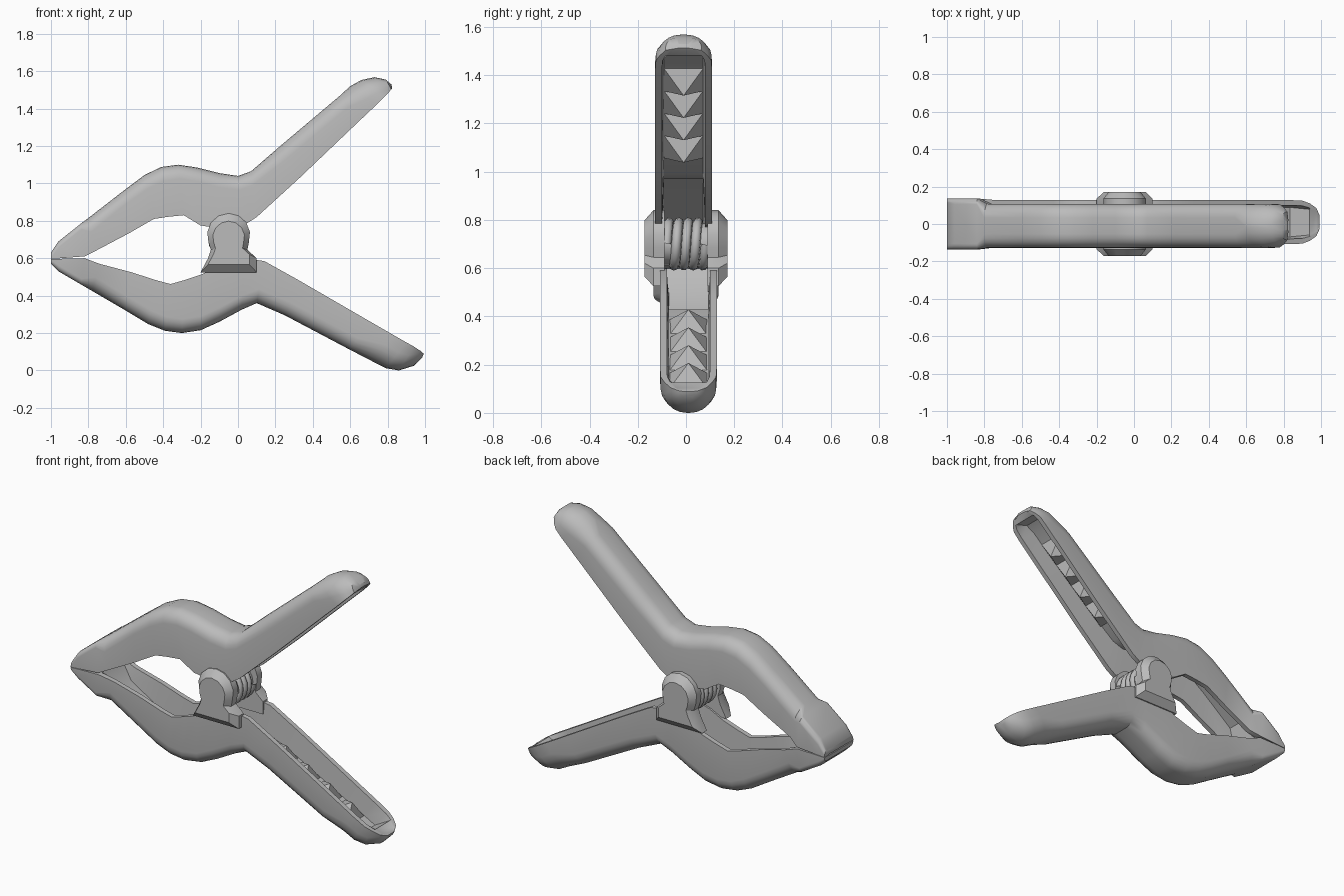
import bpy, bmesh, math
from mathutils import Vector

if "Cube" in bpy.data.objects:
    bpy.data.objects.remove(bpy.data.objects["Cube"], do_unlink=True)

grey = bpy.data.materials.new("plastic grey")
grey.use_nodes = True
colour = (0.5, 0.5, 0.5, 1)
grey.diffuse_color = colour
grey.node_tree.nodes["Principled BSDF"].inputs["Base Color"].default_value = colour


def finish(name, bm, angle=35):
    bmesh.ops.recalc_face_normals(bm, faces=bm.faces)
    mesh = bpy.data.meshes.new(name)
    bm.to_mesh(mesh)
    bm.free()
    mesh.materials.append(grey)
    obj = bpy.data.objects.new(name, mesh)
    bpy.context.collection.objects.link(obj)
    bpy.ops.object.select_all(action="DESELECT")
    obj.select_set(True)
    bpy.context.view_layer.objects.active = obj
    bpy.ops.object.shade_smooth_by_angle(angle=math.radians(angle))
    return obj


def loft(bm, rings):
    """Skin a row of closed rings and cap both ends."""
    loops = [[bm.verts.new(p) for p in ring] for ring in rings]
    n = len(loops[0])
    for a, b in zip(loops, loops[1:]):
        for i in range(n):
            j = (i + 1) % n
            bm.faces.new((a[i], a[j], b[j], b[i]))
    bm.faces.new(loops[0])
    bm.faces.new(loops[-1][::-1])


def channel_ring(station, width, radius, hollow, shift):
    """U-shaped section: straight walls, rounded back, open inner side."""
    outer = Vector((station[0], 0, station[1]))
    inner = Vector((station[2], 0, station[3]))
    depth = (outer - inner).length
    down = (inner - outer) / depth
    radius = min(radius, width * 0.95, depth * 0.8)
    floor = depth - max((depth - 0.07) * hollow, 0.002)
    half = [(width, depth)]
    for k in range(6):
        a = k / 5 * math.pi / 2
        half.append((width - radius + radius * math.cos(a), radius - radius * math.sin(a)))
    wall = width * 0.76
    section = half + [(-y, d) for y, d in reversed(half)]
    section += [(-wall, depth), (-wall * 0.9, floor), (wall * 0.9, floor), (wall, depth)]
    return [outer + down * d + Vector((0, y + shift, 0)) for y, d in section]


def build_arm(name, stations, shift):
    """Pads at the jaw and the rounded grip end are solid, the rest is hollow."""
    count = len(stations)
    end_width = {1: 0.035, 2: 0.075, 3: 0.1, 4: 0.115}
    rings = []
    for i, st in enumerate(stations):
        left = count - i
        width = end_width.get(left, 0.135 if i < 3 else 0.118)
        radius = 0.115 if left < 6 else 0.03 if i < 3 else 0.075
        hollow = 0 if i < 3 or left < 4 else 1
        rings.append(channel_ring(st, width, radius, hollow, 0 if i < 3 else shift))
    bm = bmesh.new()
    loft(bm, rings)
    return finish(name, bm)


# Arms: outer x, z and inner x, z along each one, from jaw to grip end
upper = [
    (-1, .63, -1, .597), (-.96, .69, -.95, .6), (-.84, .785, -.82, .61),
    (-.8, .815, -.76, .64), (-.6, .97, -.58, .735), (-.5, 1.045, -.45, .81),
    (-.41, 1.088, -.37, .822), (-.32, 1.1, -.29, .83), (-.22, 1.085, -.2, .775),
    (-.1, 1.055, -.1, .76), (0, 1.04, .03, .775), (.07, 1.065, .1, .82),
    (.22, 1.195, .33, 1.03), (.54, 1.465, .65, 1.335), (.6, 1.52, .74, 1.42),
    (.66, 1.553, .78, 1.46), (.73, 1.568, .8, 1.48), (.79, 1.555, .82, 1.503),
    (.82, 1.53, .825, 1.51)]
lower = [
    (-1, .57, -1, .595), (-.96, .53, -.95, .597), (-.84, .46, -.82, .6),
    (-.78, .425, -.74, .57), (-.6, .32, -.57, .525), (-.48, .248, -.43, .48),
    (-.39, .212, -.36, .462), (-.3, .2, -.28, .485), (-.2, .215, -.19, .515),
    (-.1, .26, -.1, .56), (.02, .325, .03, .6), (.1, .36, .14, .585),
    (.25, .295, .32, .485), (.6, .11, .7, .265), (.72, .048, .83, .19),
    (.79, .012, .9, .15), (.86, 0, .94, .128), (.94, .025, .975, .105),
    (.985, .07, .993, .09)]
build_arm("upper_arm", upper, -.01)
build_arm("lower_arm", lower, .01)


# Stiffening gussets inside the hollow grips
def gussets(name, start, end, inward, shift, number=4):
    start, end = Vector(start), Vector(end)
    along = (end - start).normalized()
    rise = Vector(inward).normalized()
    side = Vector((0, 1, 0))
    bm = bmesh.new()
    for k in range(number):
        mid = start.lerp(end, (k + 0.5) / number) + side * shift
        base = [mid + along * a * 0.075 + side * b * 0.085
                for a, b in ((-1, -1), (1, -1), (1, 1), (-1, 1))]
        corners = [bm.verts.new(p) for p in base]
        tip = bm.verts.new(mid + rise * 0.09)
        bm.faces.new(corners)
        for i in range(4):
            bm.faces.new((corners[i], corners[(i + 1) % 4], tip))
    finish(name, bm, 20)


gussets("upper_gussets", (.17, 0, 1.06), (.6, 0, 1.43), (.65, 0, -.76), -.01)
gussets("lower_gussets", (.2, 0, .385), (.77, 0, .09), (.46, 0, .89), .01)


# Hinge ears: round head on a flared foot, chamfered on the outside
def hinge_ear(name, side):
    outline = [(-.2, .525), (.1, .525), (.1, .6), (.05, .645)]
    for k in range(9):
        a = math.radians(-20 + 220 * k / 8)
        outline.append((-.05 + .115 * math.cos(a), .725 + .115 * math.sin(a)))
    outline += [(-.145, .645), (-.16, .6)]
    rings = []
    for y, scale in ((.09, 1), (.135, 1), (.172, .74)):
        rings.append([(-.05 + (x + .05) * scale, side * y, .68 + (z - .68) * scale)
                      for x, z in outline])
    bm = bmesh.new()
    loft(bm, rings)
    finish(name, bm, 30)


hinge_ear("front_hinge_ear", -1)
hinge_ear("back_hinge_ear", 1)

# Hinge core with the coiled spring around it
bm = bmesh.new()
loft(bm, [[(-.05 + .085 * math.cos(k * math.pi / 8), y, .7 + .085 * math.sin(k * math.pi / 8))
           for k in range(16)] for y in (-.1, .1)])
finish("hinge_core", bm)

coil = bpy.data.curves.new("spring", "CURVE")
coil.dimensions = "3D"
coil.bevel_depth = 0.02
coil.bevel_resolution = 2
line = coil.splines.new("POLY")
turns, steps = 4, 20
line.points.add(turns * steps)
for k, p in enumerate(line.points):
    a = 2 * math.pi * k / steps
    p.co = (-.05 + .09 * math.cos(a), -.08 + .16 * k / (turns * steps), .7 + .09 * math.sin(a), 1)
coil.materials.append(grey)
bpy.context.collection.objects.link(bpy.data.objects.new("spring", coil))
